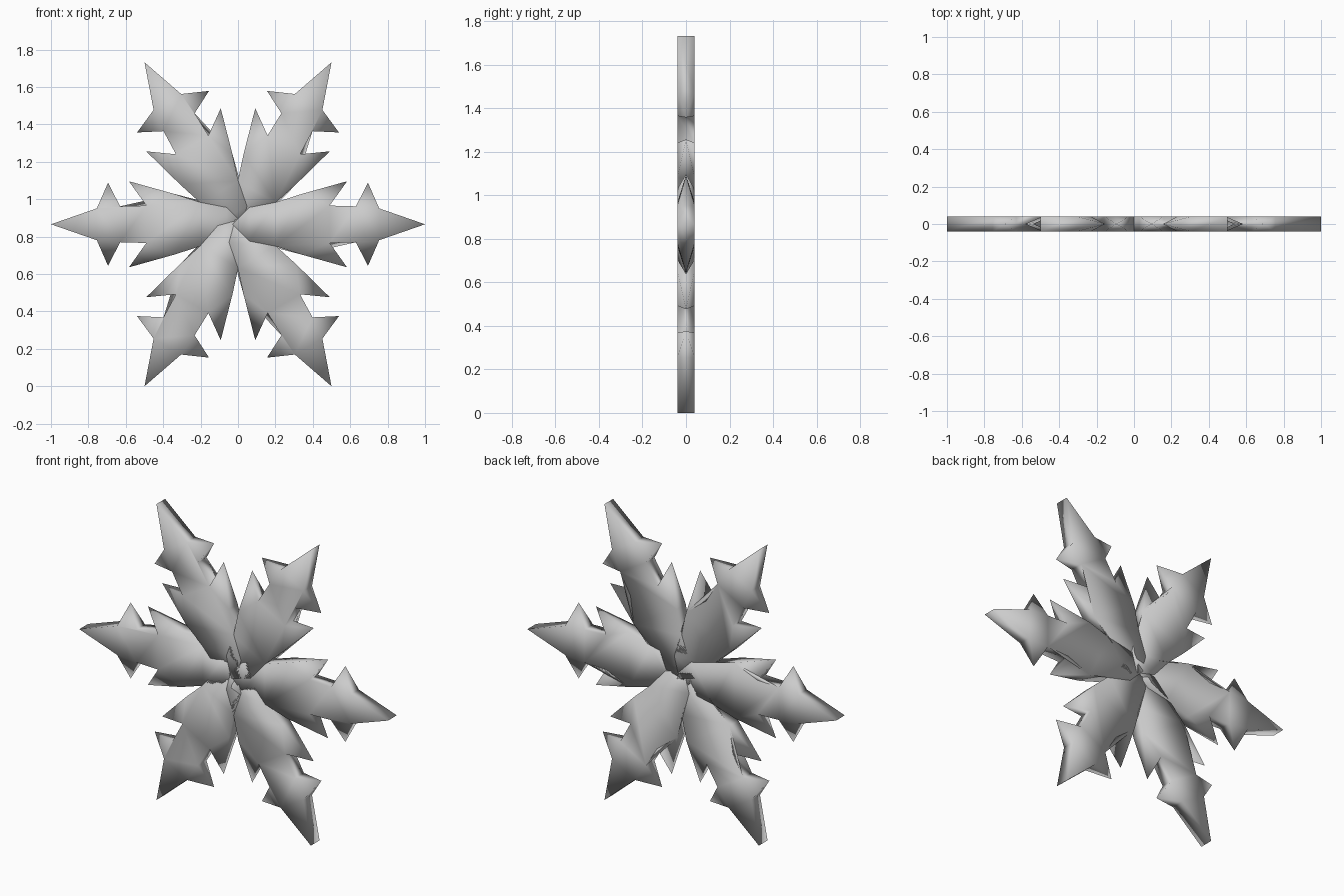
import bpy, bmesh, math
from mathutils import Matrix

if "Cube" in bpy.data.objects:
    bpy.data.objects.remove(bpy.data.objects["Cube"])

HALF_T = 0.04            # half thickness of the flake
CENTRE_Z = 0.866

# Upper half of one arm: (distance from hub, half width); spikes sit on two of the edges
half = [(0.06, 0.09), (0.20, 0.117), (0.34, 0.162), (0.49, 0.10), (0.63, 0.096), (0.755, 0.085)]
spike_tips = {2: (0.583, 0.23), 4: (0.695, 0.222)}   # key = index of the edge's first point

# Full outline, running from the hub along the top edge to the tip and back
n = len(half)
outline = half + [(1.0, 0.0)] + [(u, -v) for u, v in reversed(half)] + [(-0.03, 0.0)]
spikes = dict(spike_tips)
for i, (u, v) in spike_tips.items():
    spikes[2 * n - 1 - i] = (u, -v)


def build_arm_mesh():
    bm = bmesh.new()
    front = [bm.verts.new((u, -HALF_T, v)) for u, v in outline]
    back = [bm.verts.new((u, HALF_T, v)) for u, v in outline]
    bm.faces.new(front)
    bm.faces.new(back[::-1])
    count = len(outline)
    for i in range(count):
        j = (i + 1) % count
        if i in spikes:
            # pointed barb pinched to the mid-plane
            u, v = spikes[i]
            tip = bm.verts.new((u, 0, v))
            ring = [front[i], front[j], back[j], back[i]]
            for k in range(4):
                bm.faces.new((ring[k], ring[(k + 1) % 4], tip))
        else:
            # edge wall
            bm.faces.new((front[i], front[j], back[j], back[i]))
    bmesh.ops.triangulate(bm, faces=[f for f in bm.faces if len(f.verts) > 4])
    bmesh.ops.recalc_face_normals(bm, faces=bm.faces)
    for f in bm.faces:
        f.smooth = True
    mesh = bpy.data.meshes.new("snowflake_arm")
    bm.to_mesh(mesh)
    bm.free()
    return mesh


# Six arms around the hub
arm_mesh = build_arm_mesh()
for k in range(6):
    arm = bpy.data.objects.new(f"snowflake_arm_{k + 1}", arm_mesh)
    arm.matrix_world = (Matrix.Translation((0, 0, CENTRE_Z))
                        @ Matrix.Rotation(math.radians(60 * k), 4, 'Y'))
    bpy.context.collection.objects.link(arm)
